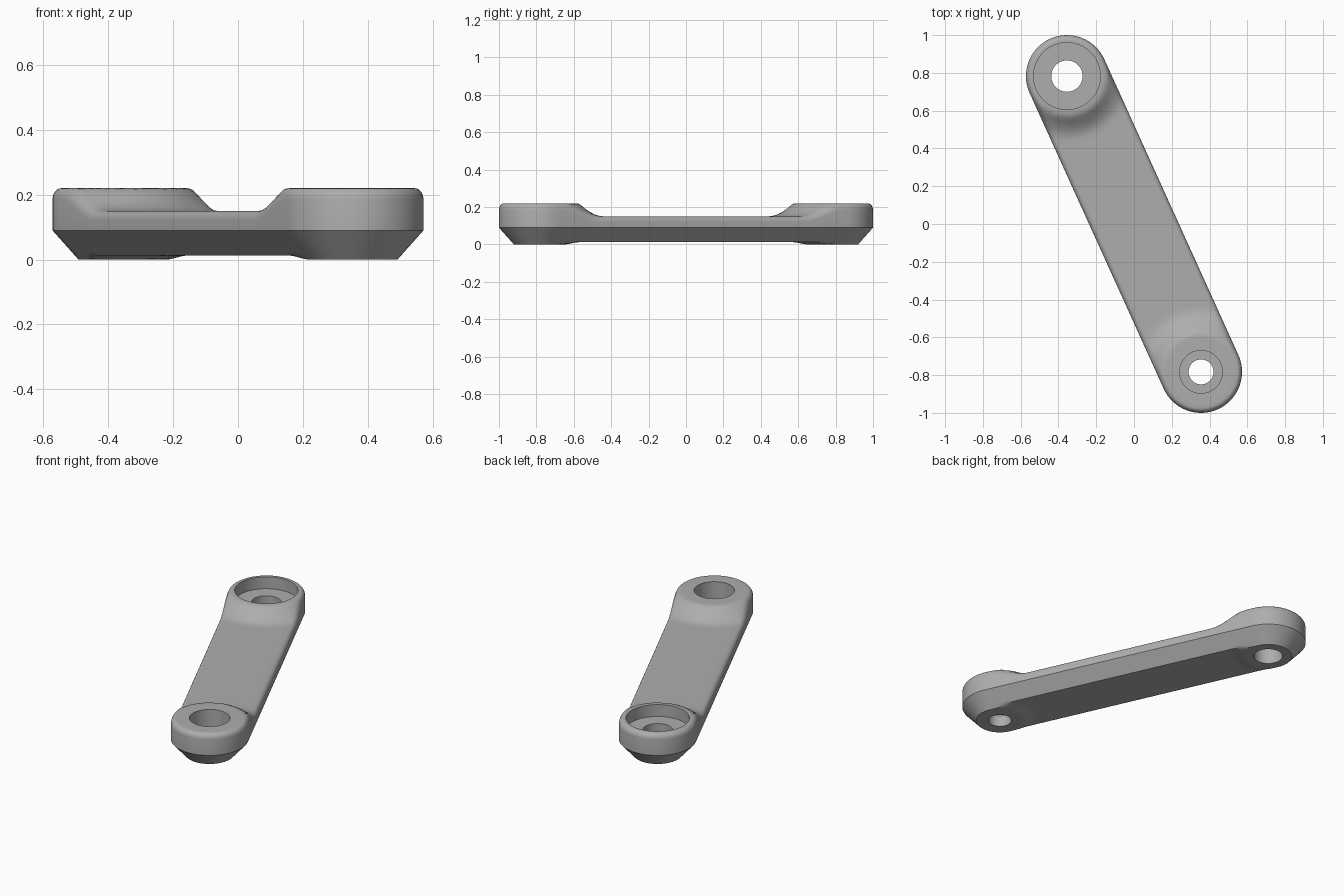
import bpy, bmesh, math
from mathutils import Vector

cube = bpy.data.objects.get("Cube")
if cube:
    bpy.data.objects.remove(cube, do_unlink=True)

# Main dimensions
END_A = Vector((-0.355, 0.783))      # end with the wide recess
END_B = Vector((0.355, -0.783))      # end with the deep narrow recess
R = 0.217                            # half width of the link
BELT = 0.09                          # where the lower chamfer meets the side
CHAMFER = 0.08
FILLET = 0.028
STATIONS, CAP = 84, 32

# Radial height profiles around each boss
TOP = [(0.2, 0.22), (0.215, 0.216), (0.225, 0.207), (0.253, 0.184),
       (0.285, 0.164), (0.31, 0.154), (0.335, 0.15)]
BOTTOM = [(0.14, 0.0), (0.2, 0.012)]


def interpolate(profile, d):
    if d <= profile[0][0]:
        return profile[0][1]
    for (d0, z0), (d1, z1) in zip(profile, profile[1:]):
        if d <= d1:
            return z0 + (z1 - z0) * (d - d0) / (d1 - d0)
    return profile[-1][1]


def boss_distance(p):
    return min((p - END_A).length, (p - END_B).length)


def top_height(p, inset):
    gap = max(FILLET - inset, 0)
    drop = FILLET - math.sqrt(FILLET ** 2 - gap ** 2)
    return interpolate(TOP, boss_distance(p)) - drop


def bottom_height(p, inset):
    slope = BELT * (1 - inset / CHAMFER)
    return max(slope, interpolate(BOTTOM, boss_distance(p)))


def outline():
    """Centre and outward direction of every point round the link."""
    axis = (END_B - END_A).normalized()
    side = Vector((-axis.y, axis.x))
    points = []
    for start, end, a, n in ((END_A, END_B, axis, side), (END_B, END_A, -axis, -side)):
        for i in range(STATIONS):
            points.append((start.lerp(end, i / STATIONS), n))
        for i in range(CAP):
            t = math.pi * i / CAP
            points.append((end, n * math.cos(t) + a * math.sin(t)))
    return points


# Body: nested outlines from the bottom middle, round the side, to the top middle
inner = [0.05 + 0.0167 * i for i in range(10)] + [R]
low = [0, 0.02, 0.04, 0.06, 0.0693, CHAMFER, 0.1, 0.13, 0.16, 0.19, R]
high = [0, 0.002, 0.006, 0.012, 0.019, FILLET] + inner
layers = [(s, bottom_height) for s in reversed(low)] + [(s, top_height) for s in high]

bm = bmesh.new()
rings = []
for inset, height in layers:
    ring = []
    for centre, n in outline():
        p = centre + n * (R - inset)
        ring.append(bm.verts.new((p.x, p.y, height(p, inset))))
    rings.append(ring)
for lower, upper in zip(rings, rings[1:]):
    for i in range(len(lower)):
        j = (i + 1) % len(lower)
        bm.faces.new((lower[i], lower[j], upper[j], upper[i]))
bmesh.ops.remove_doubles(bm, verts=bm.verts, dist=0.0003)
bmesh.ops.recalc_face_normals(bm, faces=bm.faces)
mesh = bpy.data.meshes.new("link_arm")
bm.to_mesh(mesh)
bm.free()
arm = bpy.data.objects.new("link_arm", mesh)
bpy.context.collection.objects.link(arm)

# Material
grey = bpy.data.materials.new("plain_grey")
grey.use_nodes = True
colour = (0.42, 0.42, 0.42, 1)
grey.diffuse_color = colour
grey.node_tree.nodes["Principled BSDF"].inputs["Base Color"].default_value = colour
mesh.materials.append(grey)


def bore(name, centre, radius, floor):
    """Cut a round hole from above the part down to the given floor."""
    depth = 0.4 - floor
    bpy.ops.mesh.primitive_cylinder_add(vertices=64, radius=radius, depth=depth,
                                        location=(centre.x, centre.y, floor + depth / 2))
    cutter = bpy.context.object
    cutter.name = name
    cutter.hide_render = True
    cutter.data.materials.append(grey)
    cut = arm.modifiers.new(name, "BOOLEAN")
    cut.operation = "DIFFERENCE"
    cut.solver = "EXACT"
    cut.object = cutter
    bpy.ops.object.select_all(action="DESELECT")
    bpy.context.view_layer.objects.active = arm
    arm.select_set(True)
    bpy.ops.object.modifier_apply(modifier=name)
    bpy.data.objects.remove(cutter, do_unlink=True)


# Recesses and through holes
bore("wide_recess", END_A, 0.177, 0.147)
bore("wide_end_hole", END_A, 0.083, -0.1)
bore("deep_recess", END_B, 0.113, 0.07)
bore("narrow_end_hole", END_B, 0.066, -0.1)

bpy.ops.object.select_all(action="DESELECT")
arm.select_set(True)
bpy.context.view_layer.objects.active = arm
bpy.ops.object.shade_smooth_by_angle(angle=math.radians(30))
